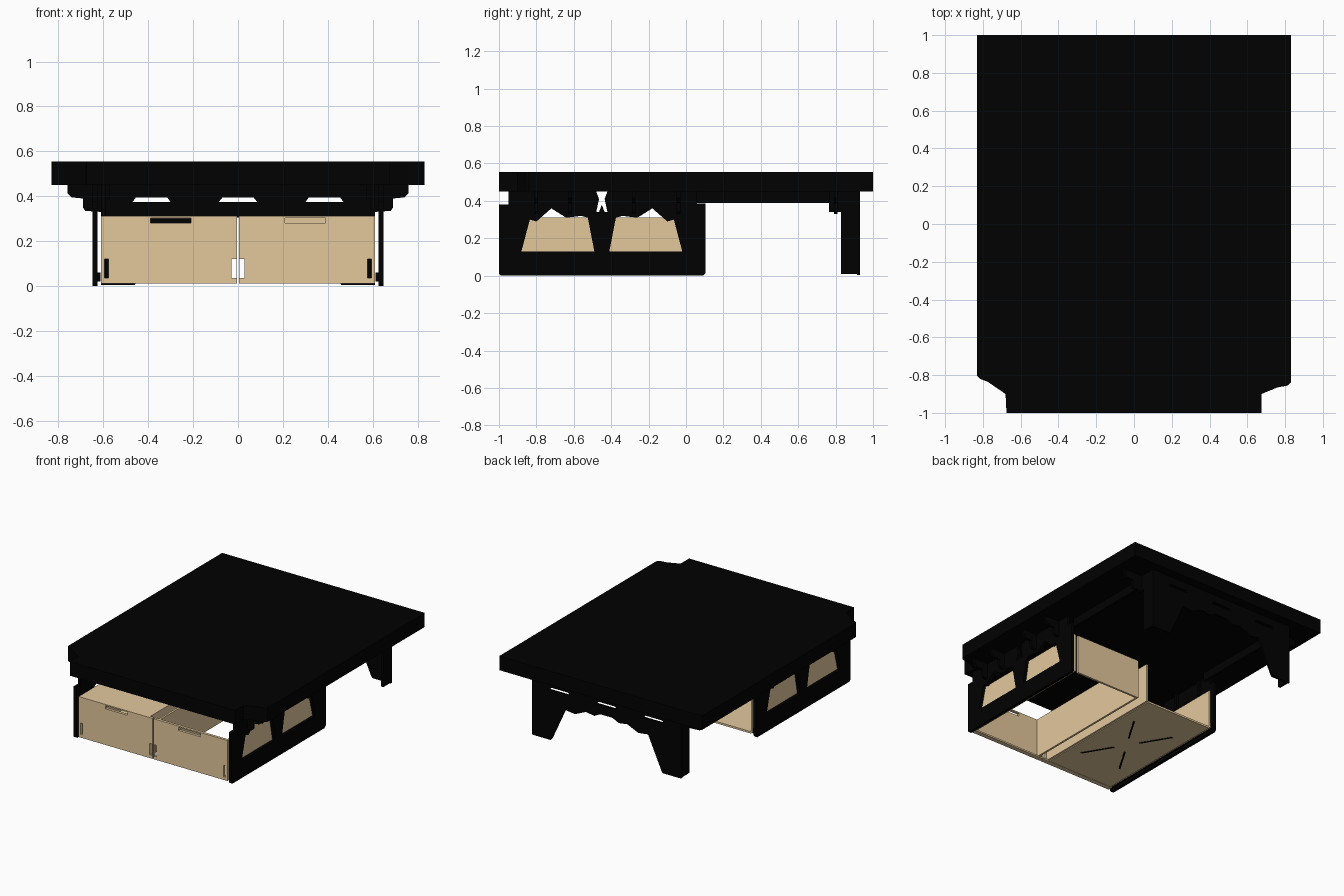
import bpy
from mathutils import Matrix

cube = bpy.data.objects.get("Cube")
if cube:
    bpy.data.objects.remove(cube, do_unlink=True)


def material(name, rgb):
    m = bpy.data.materials.new(name)
    m.use_nodes = True
    m.diffuse_color = (*rgb, 1)
    m.node_tree.nodes["Principled BSDF"].inputs["Base Color"].default_value = (*rgb, 1)
    return m


BLACK = material("matt black", (0.0003, 0.0003, 0.0003))
TAN = material("birch plywood", (0.77, 0.58, 0.335))

# Local sheet axes to world, keyed by the direction the sheet faces
TURN = {
    "x": Matrix(((0, 0, 1), (1, 0, 0), (0, 1, 0))),
    "y": Matrix(((1, 0, 0), (0, 0, -1), (0, 1, 0))),
    "z": Matrix.Identity(3),
}


def sheet(name, face, lo, hi, mat, outline, holes=()):
    """Flat-cut sheet between lo and hi along one axis, with holes."""
    cu = bpy.data.curves.new(name, "CURVE")
    cu.dimensions = "2D"
    cu.fill_mode = "BOTH"
    cu.extrude = (hi - lo) / 2
    for loop in [outline, *holes]:
        sp = cu.splines.new("POLY")
        sp.points.add(len(loop) - 1)
        for p, (a, b) in zip(sp.points, loop):
            p.co = (a, b, 0, 1)
        sp.use_cyclic_u = True
    tmp = bpy.data.objects.new(name + " curve", cu)
    bpy.context.collection.objects.link(tmp)
    dg = bpy.context.evaluated_depsgraph_get()
    me = bpy.data.meshes.new_from_object(tmp.evaluated_get(dg))
    bpy.data.objects.remove(tmp, do_unlink=True)
    move = [0, 0, 0]
    move["xyz".index(face)] = (lo + hi) / 2
    me.transform(Matrix.Translation(move) @ TURN[face].to_4x4())
    me.materials.clear()
    me.materials.append(mat)
    # Flat shading keeps the cut sheets crisp
    me.polygons.foreach_set("use_smooth", [False] * len(me.polygons))
    ob = bpy.data.objects.new(name, me)
    bpy.context.collection.objects.link(ob)
    return ob


def rect(a0, a1, b0, b1):
    return [(a0, b0), (a1, b0), (a1, b1), (a0, b1)]


def box(name, x0, x1, y0, y1, z0, z1, mat):
    return sheet(name, "z", z0, z1, mat, rect(x0, x1, y0, y1))


def flip(loop):
    return [(-a, b) for a, b in loop]


def span(side, a, b):
    return tuple(sorted((side * a, side * b)))


# Deck with stepped front corners, cut a little differently on each side
left_corner = [(0.675, -1), (0.675, -0.9), (0.76, -0.865), (0.815, -0.855), (0.83, -0.84), (0.83, 1)]
right_corner = [(-0.83, 1), (-0.83, -0.805), (-0.815, -0.82), (-0.775, -0.835), (-0.68, -0.9), (-0.675, -1)]
sheet("deck", "z", 0.45, 0.555, BLACK, left_corner + right_corner)

# Side panels with two windows and a top notch
panel = [(-1, 0.01), (-0.99, 0), (0.09, 0), (0.105, 0.015), (0.105, 0.385), (0.06, 0.385),
         (0.06, 0.45), (-0.42, 0.45), (-0.435, 0.41), (-0.42, 0.34), (-0.435, 0.34),
         (-0.45, 0.38), (-0.465, 0.34), (-0.48, 0.34), (-0.465, 0.41), (-0.48, 0.45),
         (-0.95, 0.45), (-0.95, 0.38), (-1, 0.38)]
window = [(-0.88, 0.13), (-0.49, 0.13), (-0.525, 0.31), (-0.56, 0.32), (-0.64, 0.31),
          (-0.72, 0.36), (-0.8, 0.29), (-0.835, 0.3)]
window_back = [(-0.9 - a, b) for a, b in window]
bracket = [(0.605, 0.33), (0.68, 0.335), (0.69, 0.35), (0.69, 0.39), (0.74, 0.395),
           (0.76, 0.415), (0.76, 0.45), (0.605, 0.45)]
for side, label in ((1, "left"), (-1, "right")):
    sheet(label + "_side_panel", "x", *span(side, 0.625, 0.647), BLACK, panel, [window, window_back])
    x0, x1 = span(side, 0.612, 0.625)
    box(label + "_drawer_runner", x0, x1, -0.98, 0.09, 0.02, 0.06, BLACK)

    # Outrigger brackets holding the deck edge
    shape = bracket if side > 0 else flip(bracket)
    for i, y in enumerate((-0.8, -0.62, -0.28, -0.04, 0.8)):
        sheet(f"{label}_outrigger_{i + 1}", "y", y - 0.01, y + 0.01, BLACK, shape)

    # Rear leg flange and long deck rail
    sheet(label + "_rear_leg_flange", "x", *span(side, 0.59, 0.61), BLACK,
          [(0.83, 0.01), (0.93, 0.01), (0.93, 0.45), (0.765, 0.45), (0.765, 0.34), (0.83, 0.34)])
    x0, x1 = span(side, 0.57, 0.59)
    box(label + "_deck_rail", x0, x1, 0.06, 0.915, 0.39, 0.45, BLACK)

# Rear cross panel with legs, jagged lower edge and three slots
leg = [(0.61, 0.45), (0.61, 0.005), (0.46, 0.005), (0.45, 0.02), (0.34, 0.26), (0.26, 0.25),
       (0.17, 0.29), (0.1, 0.28), (0.05, 0.305)]
slot = [(-0.085, 0.375), (0.085, 0.375), (0.07, 0.394), (-0.07, 0.394)]
sheet("rear_cross_panel", "y", 0.915, 0.93, BLACK, leg + flip(leg)[::-1],
      [[(a + c, b) for a, b in slot] for c in (-0.385, 0, 0.385)])

# Drawers
for side, label in ((1, "left"), (-1, "right")):
    def r(a0, a1, b0, b1):
        return rect(*span(side, a0, a1), b0, b1)

    sheet(label + "_drawer_front", "y", -0.995, -0.975, TAN, r(0.004, 0.61, 0.02, 0.312),
          [r(0.21, 0.39, 0.28, 0.303), r(0.007, 0.03, 0.035, 0.12), r(0.577, 0.594, 0.035, 0.12)])
    for part, a, b in (("inner", 0.035, 0.05), ("outer", 0.596, 0.61)):
        sheet(f"{label}_drawer_{part}_wall", "x", *span(side, a, b), TAN,
              rect(-0.975, 0.09, 0.02, 0.312))
    sheet(label + "_drawer_bottom_lip", "z", 0.012, 0.024, TAN, r(0.004, 0.61, -0.995, -0.96))

# One drawer has a back and an open base, the other a floor and a lid
box("left_drawer_back", 0.05, 0.575, 0.075, 0.09, 0.02, 0.312, TAN)
box("right_drawer_floor", -0.596, -0.05, -0.975, 0.09, 0.014, 0.028, TAN)
box("right_drawer_lid", -0.596, -0.05, -0.975, -0.35, 0.3, 0.312, TAN)

# Crossed slits on the underside of the floor
for sx in (-1, 1):
    for sy in (-1, 1):
        cx, cy = -0.32 + sx * 0.11, -0.45 + sy * 0.18
        dx, dy = sx * 0.06, sy * 0.1
        sheet("floor_slit", "z", 0.011, 0.014, BLACK,
              [(cx - dx, cy - dy), (cx - dx + 0.014, cy - dy), (cx + dx + 0.014, cy + dy), (cx + dx, cy + dy)])
